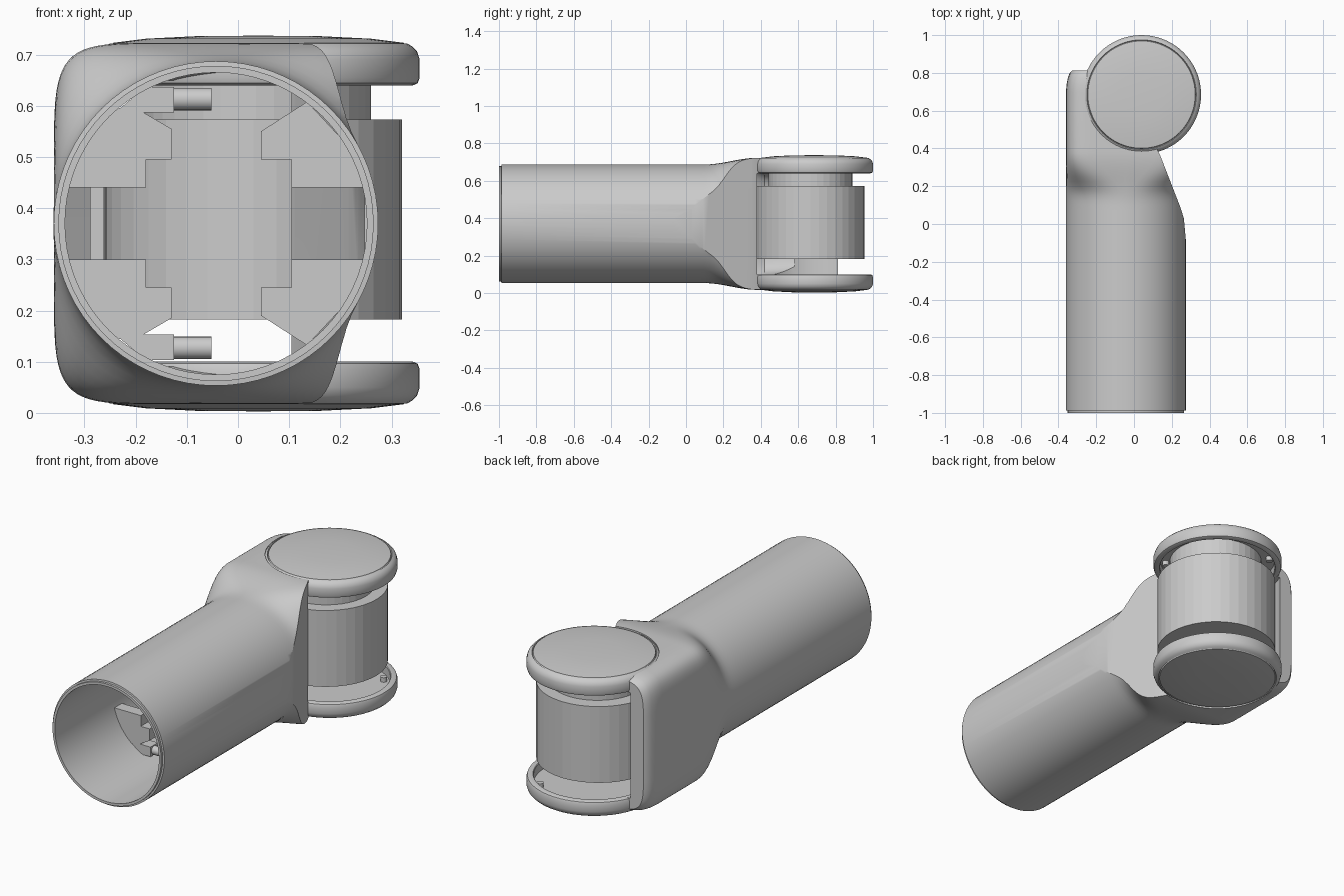
import bpy, bmesh, math
from mathutils import Matrix, Vector

if "Cube" in bpy.data.objects:
    bpy.data.objects.remove(bpy.data.objects["Cube"])

TX, CZ, R = -0.043, 0.37, 0.317      # tube axis and radius
HX, HY = 0.04, 0.685                 # joint axis


def make(name, bm):
    bmesh.ops.recalc_face_normals(bm, faces=bm.faces)
    me = bpy.data.meshes.new(name)
    bm.to_mesh(me)
    bm.free()
    ob = bpy.data.objects.new(name, me)
    bpy.context.collection.objects.link(ob)
    return ob


def activate(ob):
    bpy.ops.object.select_all(action='DESELECT')
    ob.select_set(True)
    bpy.context.view_layer.objects.active = ob


def smooth(ob, deg=30):
    activate(ob)
    bpy.ops.object.shade_smooth_by_angle(angle=math.radians(deg))


def cut(ob, cutter, keep=False):
    m = ob.modifiers.new("cut", 'BOOLEAN')
    m.operation, m.solver, m.object = 'DIFFERENCE', 'EXACT', cutter
    activate(ob)
    bpy.ops.object.modifier_apply(modifier=m.name)
    if not keep:
        bpy.data.objects.remove(cutter)


def loft(name, rings):
    bm = bmesh.new()
    loops = [[bm.verts.new(p) for p in r] for r in rings]
    n = len(loops[0])
    for a, b in zip(loops, loops[1:]):
        for i in range(n):
            bm.faces.new((a[i], a[(i + 1) % n], b[(i + 1) % n], b[i]))
    bm.faces.new(loops[0])
    bm.faces.new(loops[-1])
    return make(name, bm)


def prism(name, pts, lo, hi, axis='Z'):
    put = (lambda p, h: (p[0], p[1], h)) if axis == 'Z' else (lambda p, h: (p[0], h, p[1]))
    return loft(name, [[put(p, h) for p in pts] for h in (lo, hi)])


def cylinder(name, x, y, r, lo, hi, n=64):
    pts = [(x + r * math.cos(i * math.tau / n), y + r * math.sin(i * math.tau / n)) for i in range(n)]
    return prism(name, pts, lo, hi)


def section(y, a, h, n, x0=TX, count=72):
    # superellipse: round tube (n=2) to rounded box (n=7)
    out = []
    for i in range(count):
        c, s = math.cos(i * math.tau / count), math.sin(i * math.tau / count)
        f = lambda v: math.copysign(abs(v) ** (2 / n), v) if abs(v) > 1e-6 else 0
        out.append((x0 + a * f(c), y, CZ + h * f(s)))
    return out


def blend(y):
    t = min(max((y - 0.10) / 0.28, 0), 1)
    return t * t * (3 - 2 * t)


# arm shell: round tube swelling into a rounded box, side bevel, hollow inside
rings = [section(-1, .308, .308, 2), section(-.988, .308, .308, 2), section(-.987, R, R, 2)]
for k in range(15):
    y = 0.05 + k * 0.025
    t = blend(y)
    rings.append(section(y, R, R + .036 * t, 2 + 5 * t * t))
for y, d in ((.70, 0), (.74, .003), (.775, .01), (.80, .02), (.812, .032)):
    rings.append(section(y, R - d, R + .036 - d * .7, 7))
arm = loft("arm_shell", rings)


def side_cutter(d):
    pts = [(.277, -.25), (.274, -.08), (.264, .03), (.245, .09), (.14, .36), (.12, .40), (-.05, .43),
           (-.05, 1.1), (.7, 1.1), (.7, -.25)]
    return prism("side_cutter", [(x - (d if x < .5 else 0), y) for x, y in pts], -.2, 1)


cut(arm, side_cutter(0))
inner = [section(y, R - .022, R - .022, 2 + 3 * blend(y) ** 2)
         for y in [-1.05] + [.05 + k * .03 for k in range(12)]]
inner += [section(.42, .245, .28, 5), section(.58, .245, .27, 5)]
cavity = loft("cavity", inner)
cut(cavity, side_cutter(.03))
cut(arm, cavity)
cut(arm, cylinder("motor_clearance", HX, HY, .32, .10, .64))
cut(arm, cylinder("disc_seat", HX, HY, .30, -.1, .9))
smooth(arm)

# fork discs: lathed cap with groove, rounded rim and hollow underside
profile = [(0, .367), (.12, .366), (.22, .361), (.284, .353), (.287, .347), (.290, .352), (.300, .346),
           (.310, .336), (.315, .320), (.315, .285), (.311, .274), (.302, .270), (.285, .270),
           (.282, .274), (.282, .318), (0, .318)]
for side, label in ((1, "upper"), (-1, "lower")):
    bm = bmesh.new()
    vs = [bm.verts.new((r, 0, z)) for r, z in profile]
    es = [bm.edges.new(p) for p in zip(vs, vs[1:])]
    bmesh.ops.spin(bm, geom=vs + es, cent=(0, 0, 0), axis=(0, 0, 1), angle=math.tau, steps=72)
    bmesh.ops.remove_doubles(bm, verts=bm.verts, dist=1e-5)
    bmesh.ops.transform(bm, verts=bm.verts,
                        matrix=Matrix.Translation((HX, HY, CZ)) @ Matrix.Diagonal((1, 1, side, 1)))
    smooth(make(label + "_fork_disc", bm))
    # screw bosses inside the disc
    for k in range(4):
        a = math.radians(45 + 90 * k)
        z0, z1 = sorted((CZ + side * .295, CZ + side * .32))
        cylinder(label + "_screw", HX + .255 * math.cos(a), HY + .255 * math.sin(a), .016, z0, z1, 16)

# motor drum and its neck
cylinder("motor_drum", .03, .665, .29, .182, .573, 40)
cylinder("motor_neck", .035, .665, .225, .573, .69, 40)

# inner bracket plates, bosses and pins, mirrored about the tube axis
left = [(-.332, .44), (-.18, .44), (-.18, .495), (-.13, .495), (-.13, .555), (-.19, .59),
        (-.24, .597), (-.303, .52)]
right = [(.25, .44), (.105, .44), (.105, .495), (.045, .495), (.045, .55), (.135, .608), (.217, .52)]
boss = [(-.24, .587), (-.125, .587), (-.125, .637), (-.18, .637)]
for side, label in ((1, "upper"), (-1, "lower")):
    for name, pts in (("left_bracket", left), ("right_bracket", right), ("pin_boss", boss)):
        prism(label + "_" + name, [(x, CZ + side * (z - CZ)) for x, z in pts], -.53, -.47, 'Y')
    bm = bmesh.new()
    bmesh.ops.create_cone(bm, cap_ends=True, segments=20, radius1=.022, radius2=.022, depth=.08,
                          matrix=Matrix.Translation((-.092, -.5, CZ + side * .243)) @ Matrix.Rotation(math.pi / 2, 4, 'Y'))
    smooth(make(label + "_pin", bm))
